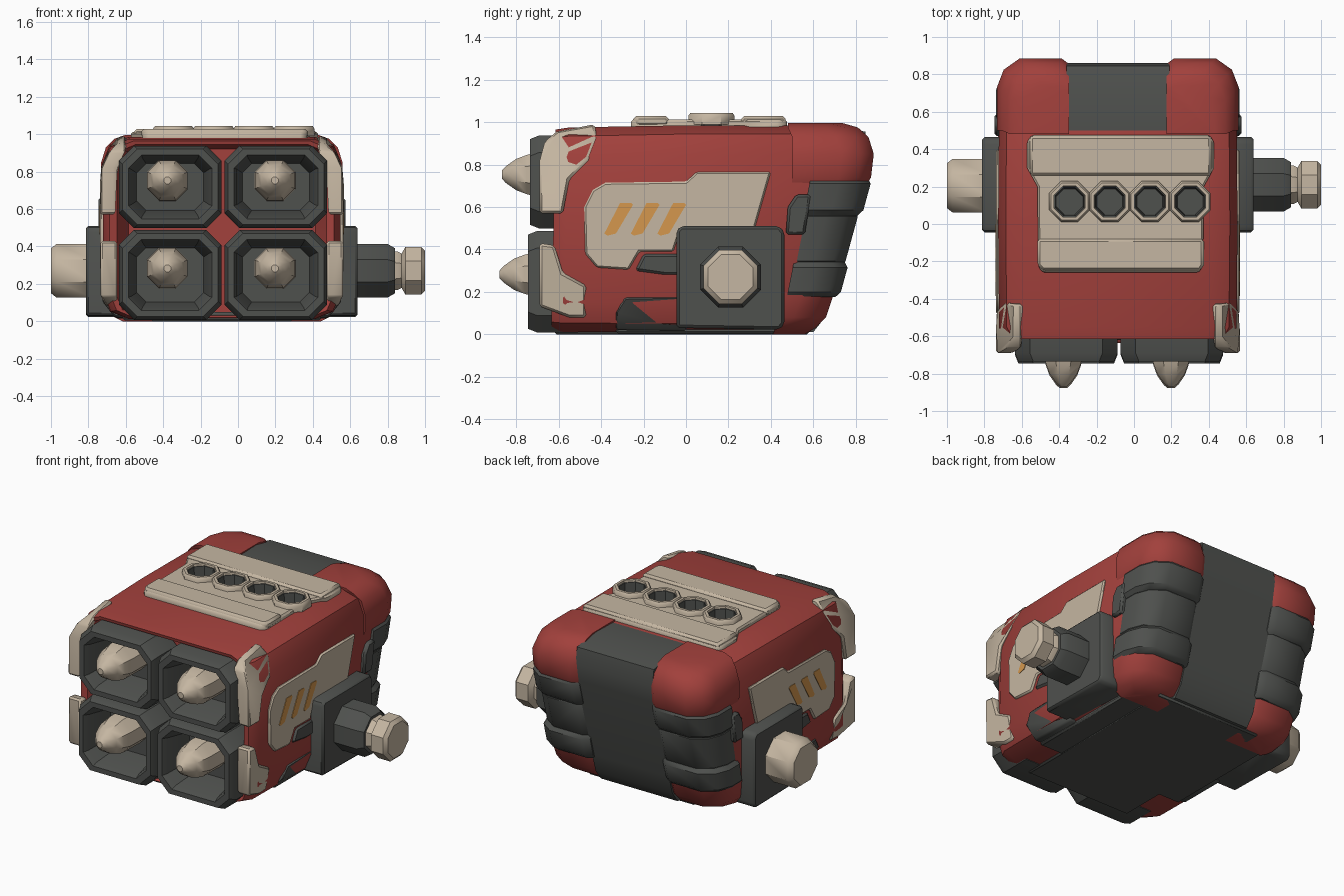
import bpy, bmesh, math
from mathutils import Vector

if "Cube" in bpy.data.objects:
    bpy.data.objects.remove(bpy.data.objects["Cube"])

CX = -0.0865  # centre plane of the hull


def material(name, rgb):
    m = bpy.data.materials.new(name)
    m.diffuse_color = (*rgb, 1)
    m.use_nodes = True
    m.node_tree.nodes["Principled BSDF"].inputs["Base Color"].default_value = m.diffuse_color
    return m


RED = material("red paint", (0.36, 0.052, 0.045))
GREY = material("dark grey", (0.078, 0.082, 0.076))
BEIGE = material("beige", (0.56, 0.47, 0.36))
ORANGE = material("orange", (0.66, 0.31, 0.075))


def loft(name, rings, mat, bevel=0, segs=1):
    """Skin a list of equal-length point rings and cap both ends."""
    bm = bmesh.new()
    vr = [[bm.verts.new(p) for p in r] for r in rings]
    n = len(vr[0])
    for a, b in zip(vr, vr[1:]):
        for i in range(n):
            bm.faces.new((a[i], a[(i + 1) % n], b[(i + 1) % n], b[i]))
    bm.faces.new(vr[0])
    bm.faces.new(vr[-1])
    bmesh.ops.recalc_face_normals(bm, faces=bm.faces)
    if bevel:
        sharp = [e for e in bm.edges if e.calc_face_angle(0) > 0.6]
        bmesh.ops.bevel(bm, geom=sharp, offset=bevel, segments=segs,
                        profile=0.5, affect='EDGES', clamp_overlap=True)
    me = bpy.data.meshes.new(name)
    bm.to_mesh(me)
    bm.free()
    me.materials.append(mat)
    ob = bpy.data.objects.new(name, me)
    bpy.context.collection.objects.link(ob)
    return ob


def side_prism(name, s, yz, x0, x1, mat, bevel=0):
    """Extrude a side outline in x; x0/x1 are numbers or functions of z."""
    f = lambda v, z: v(z) if callable(v) else v
    return loft(name, [[(CX + s * f(x, z), y, z) for y, z in yz] for x in (x0, x1)],
                mat, bevel)


def top_prism(name, xy, z0, z1, mat, bevel=0):
    return loft(name, [[(CX + x, y, z) for x, y in xy] for z in (z0, z1)], mat, bevel)


def rect(a0, a1, b0, b1):
    return [(a0, b0), (a1, b0), (a1, b1), (a0, b1)]


def round_rect(hx, z0, z1, r, steps=2):
    pts = []
    for k, (sx, zc) in enumerate(((1, z1 - r), (-1, z1 - r), (-1, z0 + r), (1, z0 + r))):
        for i in range(steps + 1):
            a = math.pi / 2 * (k + i / steps)
            pts.append((sx * (hx - r) + r * math.cos(a), zc + r * math.sin(a)))
    return pts


def lathe(name, axis, origin, prof, mat, n=8, bevel=0):
    """Polygonal turned part: prof is (distance along axis, radius)."""
    ax = Vector(axis)
    u = ax.orthogonal().normalized()
    w = ax.cross(u)
    ang = [(i + 0.5) * 2 * math.pi / n for i in range(n)]
    return loft(name, [[Vector(origin) + ax * d + (u * math.cos(a) + w * math.sin(a)) * r
                        for a in ang] for d, r in prof], mat, bevel)


# Hull with recessed front: half width, z range, corner radius, y at bottom / top
hull_rings = []
for hx, z0, z1, r, yb, yt in (
        (.50, .05, .92, .08, -.48, -.48), (.56, .03, .945, .10, -.62, -.61),
        (.60, .02, .965, .13, -.635, -.615), (.635, .012, .975, .14, -.58, -.55),
        (.64, .01, .985, .14, 0, 0), (.635, .01, .985, .14, .45, .64),
        (.56, .06, .90, .10, .60, .80)):
    hull_rings.append([(CX + x, yb + (yt - yb) * (z - z0) / (z1 - z0), z)
                       for x, z in round_rect(hx, z0, z1, r)])
hull = loft("hull", hull_rings, RED)

# Rear centre panel
loft("rear_panel", [[(CX + s * .275, y, z) for y, z in (
    (.5, .01), (.60, .01), (.655, .08), (.69, .20), (.845, .74), (.86, .85),
    (.845, .955), (.68, .99), (.5, .985))] for s in (-1, 1)], GREY)


def corner(name, s, rings, mat):
    """Rear corner block; rings are (z, front y, rear y, outer x)."""
    loft(name, [[(CX + s * x, y, z) for x, y in (
        (.26, yf), (xo, yf), (xo, yb - .15), (xo - .035, yb - .06),
        (xo - .12, yb), (.30, yb), (.26, yb - .03))] for z, yf, yb, xo in rings], mat)


def rear(z):
    return .665 + .275 * z


def band(s, name, z0, z1, grow):
    corner(name, s, [(z, .44 + .2 * z, rear(z) + g, .64 + g) for z, g in (
        (z0, grow - .02), (z0 + .025, grow), (z1 - .025, grow), (z1, grow - .02))], GREY)


for s, side in ((1, "right"), (-1, "left")):
    # Rear corners: red cap, grey bands, red foot
    corner("rear_cap_" + side, s, [(.70, .50, .85, .63), (.74, .50, .872, .645),
           (.85, .50, .885, .645), (.93, .50, .86, .62), (.975, .48, .81, .575),
           (.995, .48, .74, .52)], RED)
    band(s, "rear_band_upper_" + side, .56, .735, .01)
    band(s, "rear_band_middle_" + side, .32, .58, -.008)
    band(s, "rear_band_lower_" + side, .175, .34, .01)
    corner("rear_foot_" + side, s, [(0, .42, .56, .53), (.03, .42, .61, .59),
           (.08, .42, .66, .63), (.20, .42, .70, .64)], RED)
    side_prism("side_latch_" + side, s, [(.47, .47), (.56, .47), (.59, .66), (.52, .66),
               (.48, .60)], .58, .66, GREY, .012)

    # Side panel with stripes
    side_prism("side_panel_" + side, s, [(-.48, .60), (-.44, .68), (-.38, .715), (0, .72),
               (.05, .765), (.40, .765), (.31, .45), (-.04, .45), (-.06, .39), (-.22, .39),
               (-.27, .305), (-.42, .315), (-.475, .38)], .60, .65, BEIGE, .008)
    for i in range(3):
        y = -.385 + .125 * i
        side_prism(f"stripe_{side}_{i + 1}", s, [(y, .475), (y + .015, .465), (y + .055, .475),
                   (y + .135, .61), (y + .125, .62), (y + .075, .62)], .646, .653, ORANGE)

    # Lower side trim
    side_prism("sill_" + side, s, [(-.33, .02), (0, .015), (0, .18), (-.29, .175), (-.33, .10)],
               .45, lambda z: .645 if z > .06 else .57, GREY, .01)
    side_prism("side_hose_" + side, s, [(-.24, .30), (-.1, .28), (0, .28), (0, .38), (-.2, .38)],
               .58, .65, GREY, .012)

    # Beige corner guards at the front
    side_prism("guard_upper_" + side, s, [(-.69, .57), (-.69, .82), (-.665, .91), (-.61, .955),
               (-.43, .99), (-.42, .93), (-.46, .82), (-.55, .73), (-.58, .57)],
               lambda z: .51 if z > .9 else .57,
               lambda z: .55 if z > .94 else (.61 if z > .9 else .652), BEIGE, .012)
    side_prism("guard_lower_" + side, s, [(-.69, .13), (-.69, .43), (-.62, .42), (-.58, .29),
               (-.47, .23), (-.47, .08), (-.55, .08)], .56,
               lambda z: .62 if z < .1 else .65, BEIGE, .012)

    # Mounting box
    side_prism("mount_box_" + side, s, [(-.045, .03), (-.045, .49), (-.025, .51), (.44, .51),
               (.465, .48), (.465, .05), (.44, .022)], .48, .7265, GREY, .02)

# Axle and knob on the right, plain stub on the left
lathe("right_axle", (1, 0, 0), (0, .21, .27),
      [(.60, .155), (.80, .155), (.84, .13)], GREY)
lathe("right_knob", (1, 0, 0), (0, .21, .27),
      [(.82, .115), (.855, .11), (.875, .10), (.895, .138), (.98, .138), (1.0, .115)], BEIGE)
lathe("left_stub", (-1, 0, 0), (0, .205, .27),
      [(.78, .155), (.97, .155), (1.0, .13)], BEIGE)

# Four launch tubes with warheads
for x in (-.3625, .2025):
    for zc, hz, dy, row in ((.718, .22, 0, "upper"), (.248, .24, -.01, "lower")):
        col = "left" if x < 0 else "right"
        rings = []
        for dx, r, y in ((0, .08, -.50), (0, .08, -.69), (.018, .08, -.735), (.05, .07, -.735),
                         (.065, .06, -.70), (.095, .05, -.52)):
            rings.append([(x + px, y + dy, pz) for px, pz in
                          round_rect(.274 - dx, zc - hz + dx, zc + hz - dx, r, 1)])
        loft(f"tube_{row}_{col}", rings, GREY)
        lathe(f"warhead_{row}_{col}", (0, -1, 0), (x - .015 if x < 0 else x - .005, dy, zc + .035),
              [(.50, .118), (.70, .115), (.75, .10), (.80, .08), (.85, .042), (.868, .02)], BEIGE)

# Underside plates in a cross shape
top_prism("belly_long", rect(-.38, .38, -.62, .58), .0, .05, GREY, .01)
top_prism("belly_wide", rect(-.53, .53, -.33, .43), .004, .05, GREY, .01)

# Top deck plate with raised slabs
half = [(.43, -.26), (.455, -.23), (.46, .20), (.515, .30), (.515, .44), (.49, .475)]
deck = top_prism("top_plate", half + [(-x + .03, y) for x, y in reversed(half)],
                 .95, 1.012, BEIGE, .01)
top_prism("top_slab_front", [(-.40, -.25), (.44, -.25), (.46, -.22), (.46, -.08), (-.43, -.08),
          (-.43, -.22)], .98, 1.028, BEIGE, .014)
top_prism("top_slab_rear", rect(-.47, .50, .26, .47), .98, 1.028, BEIGE, .014)

# Row of four octagonal vents, cut through the deck
for i in range(4):
    p = (-.345 + .215 * i, .12, 0)
    cutter = lathe("vent_cutter", (0, 0, 1), p, [(.88, .092), (1.2, .092)], GREY)
    cutter.hide_render = True
    for ob in (hull, deck):
        mod = ob.modifiers.new("vent", 'BOOLEAN')
        mod.operation, mod.solver, mod.object = 'DIFFERENCE', 'EXACT', cutter
        bpy.context.view_layer.objects.active = ob
        bpy.ops.object.modifier_apply(modifier=mod.name)
    bpy.data.objects.remove(cutter)
    lathe(f"vent_rim_{i + 1}", (0, 0, 1), p, [(.99, .118), (1.03, .118), (1.043, .108),
          (1.043, .09), (1.0, .084), (.99, .084)], BEIGE)
    # hollow cup: outer wall, rim, inner wall, floor
    lathe(f"vent_cup_{i + 1}", (0, 0, 1), p, [(.90, .090), (1.03, .090), (1.03, .082),
          (.92, .074)], GREY)

# The rims are open rings: drop their end caps so the cups show through
for ob in bpy.data.objects:
    if ob.name.startswith("vent_rim"):
        bm = bmesh.new()
        bm.from_mesh(ob.data)
        bmesh.ops.delete(bm, geom=[f for f in bm.faces if len(f.verts) == 8], context='FACES')
        bmesh.ops.recalc_face_normals(bm, faces=bm.faces)
        bm.to_mesh(ob.data)
        bm.free()

bpy.ops.object.select_all(action='SELECT')
bpy.context.view_layer.objects.active = hull
bpy.ops.object.shade_smooth_by_angle(angle=math.radians(38))
